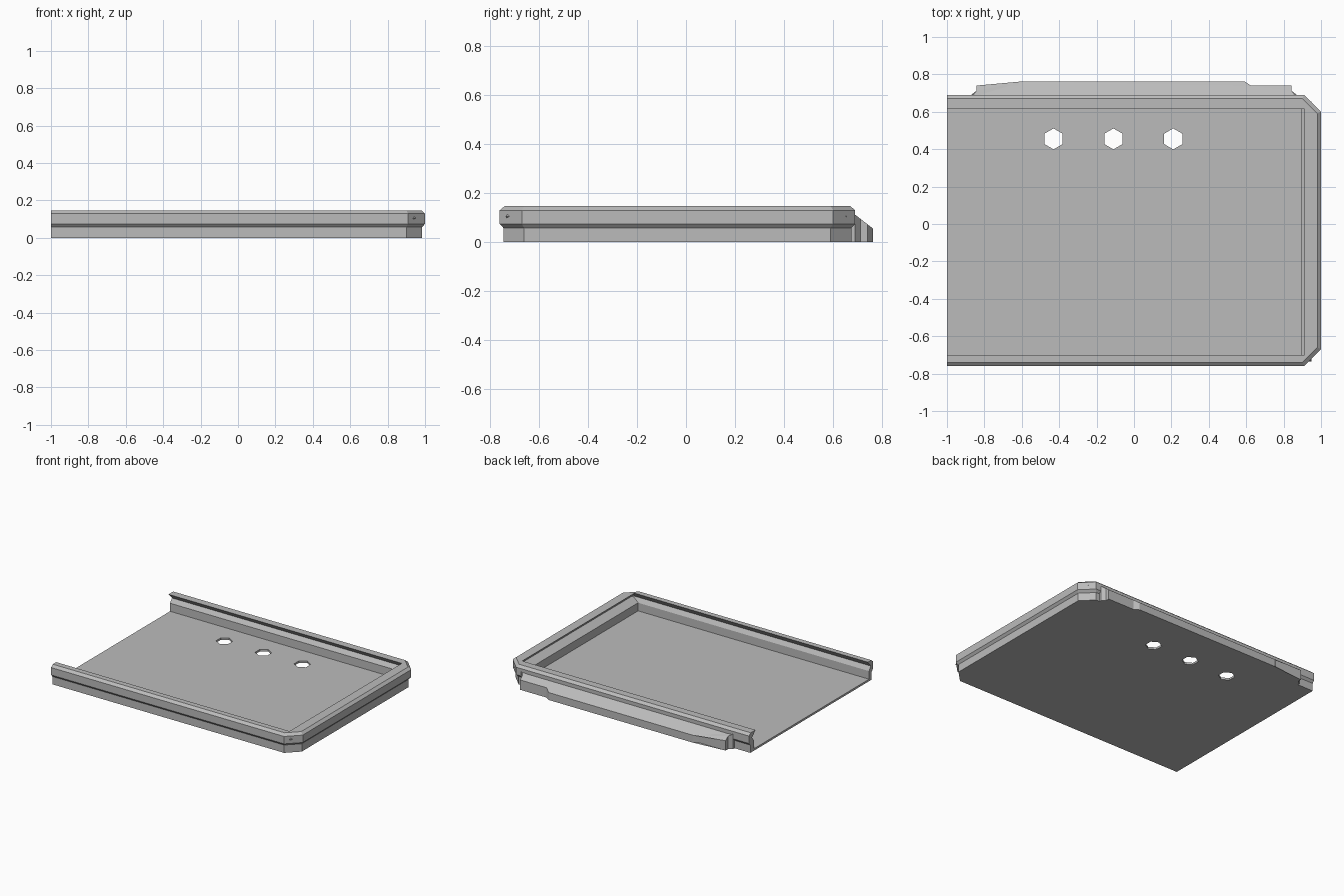
import bpy, bmesh
from math import pi

cube = bpy.data.objects.get("Cube")
if cube:
    bpy.data.objects.remove(cube, do_unlink=True)

grey = bpy.data.materials.new("plain_grey")
grey.use_nodes = True
colour = (0.5, 0.5, 0.5, 1)
grey.diffuse_color = colour
grey.node_tree.nodes["Principled BSDF"].inputs["Base Color"].default_value = colour


def finish(bm, name):
    bmesh.ops.remove_doubles(bm, verts=bm.verts, dist=0.0001)
    bmesh.ops.recalc_face_normals(bm, faces=bm.faces)
    mesh = bpy.data.meshes.new(name)
    bm.to_mesh(mesh)
    bm.free()
    mesh.materials.append(grey)
    obj = bpy.data.objects.new(name, mesh)
    bpy.context.collection.objects.link(obj)
    return obj


def u_path(front, back, right, cut, z):
    """Three-sided outline, open at the left edge, with clipped corners."""
    return [(-1, front, z), (right - cut, front, z), (right, front + cut, z),
            (right, back - cut, z), (right - cut, back, z), (-1, back, z)]


# Tray: outer wall, lip, sliding groove and pocket as stacked outlines
# (front y, back y, right x, corner cut, z)
layers = [
    (-.745, .675, .985, .085, 0),
    (-.745, .675, .985, .085, .058),
    (-.76, .69, 1, .09, .075),
    (-.76, .69, 1, .09, .13),
    (-.74, .67, .98, .08, .147),
    (-.70, .615, .912, 0, .147),
    (-.735, .655, .95, 0, .105),
    (-.715, .632, .893, 0, .075),
    (-.715, .632, .893, 0, .015),
]
bm = bmesh.new()
rings = [[bm.verts.new(p) for p in u_path(*layer)] for layer in layers]
for low, high in zip(rings, rings[1:]):
    for i in range(5):
        bm.faces.new((low[i], low[i + 1], high[i + 1], high[i]))
bm.faces.new(rings[0])                                   # underside
bm.faces.new(rings[-1])                                  # floor
bm.faces.new([r[0] for r in rings] + [r[-1] for r in reversed(rings)])  # open end
tray = finish(bm, "tray")

# Hexagonal holes through the floor
for x in (-.43, -.11, .21):
    bpy.ops.mesh.primitive_cylinder_add(vertices=6, radius=.056, depth=.2,
                                        location=(x, .455, 0))
    cutter = bpy.context.object
    cutter.name = "hole_cutter"
    cutter.hide_render = True
    cutter.data.materials.append(grey)
    mod = tray.modifiers.new("hole", "BOOLEAN")
    mod.operation = "DIFFERENCE"
    mod.solver = "EXACT"
    mod.object = cutter
    bpy.context.view_layer.objects.active = tray
    bpy.ops.object.modifier_apply(modifier=mod.name)
    bpy.data.objects.remove(cutter, do_unlink=True)

# Back flange: stepped outline with a top sloping down to the rear
half = [(.87, .675), (.87, .69), (.843, .712), (.843, .74), (.625, .74), (.59, .763)]
outline = half + [(-x, y) for x, y in reversed(half)]
bm = bmesh.new()
base = [bm.verts.new((x, y, 0)) for x, y in outline]
top = [bm.verts.new((x, y, .112 - .78 * (max(y, .69) - .69))) for x, y in outline]
bm.faces.new(base)
for i in range(len(base)):
    j = (i + 1) % len(base)
    bm.faces.new((base[i], base[j], top[j], top[i]))
bm.faces.new(top)
bmesh.ops.triangulate(bm, faces=[f for f in bm.faces if f.normal.length == 0 or len(f.verts) > 4])
finish(bm, "back_flange")
